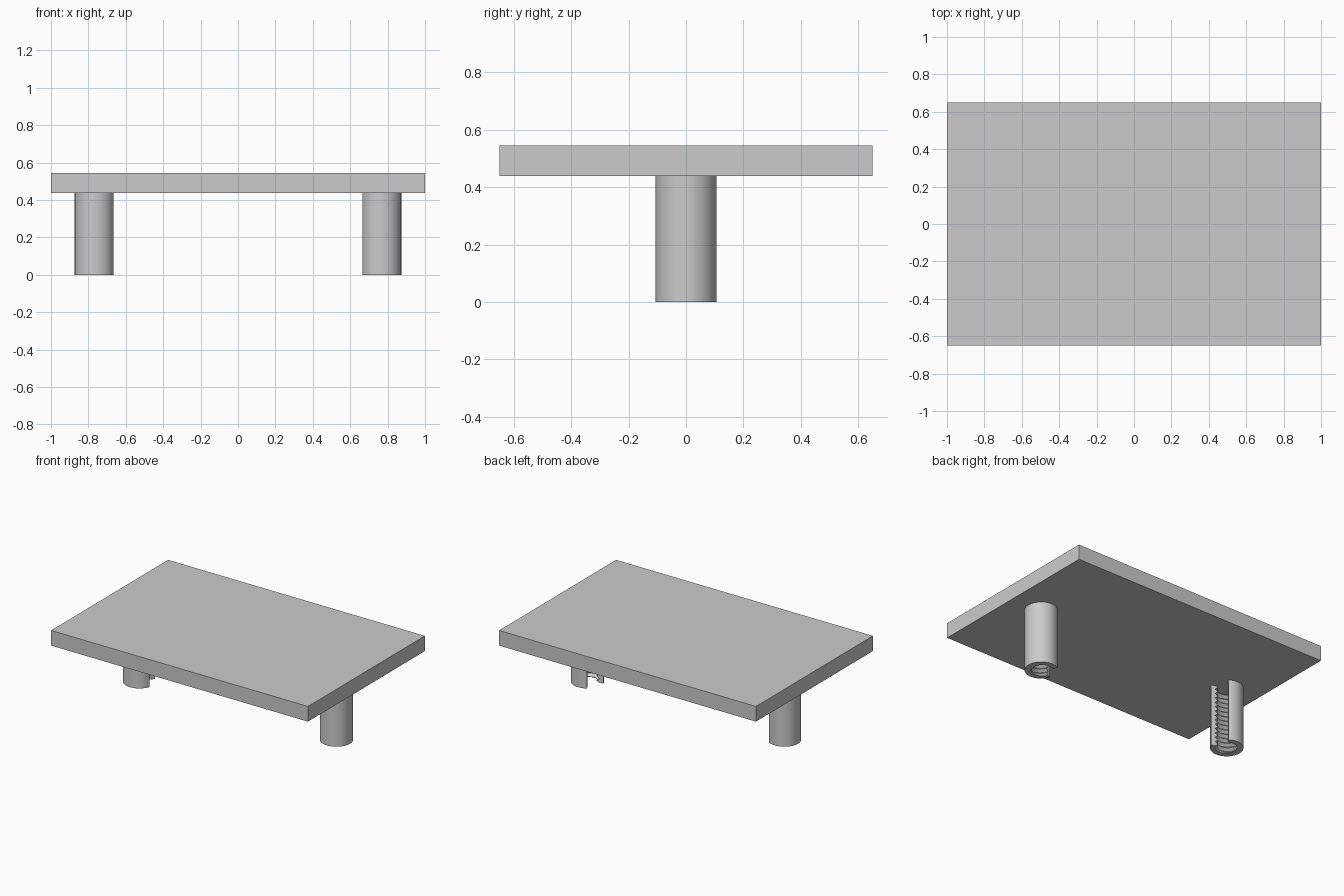
import bpy, bmesh
from math import cos, sin, radians, tau

cube = bpy.data.objects.get("Cube")
if cube:
    bpy.data.objects.remove(cube, do_unlink=True)

grey = bpy.data.materials.new("light grey")
grey.use_nodes = True
grey.diffuse_color = (0.6, 0.6, 0.6, 1)
grey.node_tree.nodes["Principled BSDF"].inputs["Base Color"].default_value = (0.6, 0.6, 0.6, 1)

POST_H, TOP_Z = 0.438, 0.545
POST_X, OUTER_R = 0.767, 0.106
MINOR_R, MAJOR_R, PITCH = 0.06, 0.08, 0.032
SLOT_START, SLOT_END = radians(-18), radians(56)
STEPS = 48


def finish(bm, name):
    bmesh.ops.recalc_face_normals(bm, faces=bm.faces)
    mesh = bpy.data.meshes.new(name)
    bm.to_mesh(mesh)
    bm.free()
    mesh.materials.append(grey)
    obj = bpy.data.objects.new(name, mesh)
    bpy.context.collection.objects.link(obj)
    return obj


def thread_radius(z, turn):
    """V-shaped screw thread that climbs one pitch per turn."""
    phase = (z / PITCH - turn) % 1
    return MINOR_R + (MAJOR_R - MINOR_R) * abs(2 * phase - 1)


def threaded_post(name, side):
    """Slotted tube with a helical thread inside; the slot faces inward."""
    bm = bmesh.new()
    rows = int(2 * POST_H / PITCH) + 5
    sweep = tau - (SLOT_END - SLOT_START)
    inner, outer = [], []
    for i in range(STEPS + 1):
        angle = SLOT_END + sweep * i / STEPS
        turn = angle / tau

        def point(r, z):
            return bm.verts.new((side * (POST_X - r * cos(angle)), r * sin(angle), z))

        heights = [min(max((k / 2 + turn - 1) * PITCH, 0), POST_H) for k in range(rows)]
        heights[0], heights[-1] = 0, POST_H
        inner.append([point(thread_radius(z, turn), z) for z in heights])
        outer.append([point(OUTER_R, z) for z in heights])

    def strip(a, b):
        for k in range(rows - 1):
            bm.faces.new((a[k], a[k + 1], b[k + 1], b[k]))

    # tube walls and annular ends
    for i in range(STEPS):
        strip(inner[i], inner[i + 1])
        strip(outer[i + 1], outer[i])
        for k in (0, -1):
            bm.faces.new((inner[i][k], inner[i + 1][k], outer[i + 1][k], outer[i][k]))
    # jagged slot walls
    strip(inner[0], outer[0])
    strip(outer[-1], inner[-1])
    bmesh.ops.remove_doubles(bm, verts=bm.verts, dist=1e-5)

    obj = finish(bm, name)
    bpy.ops.object.select_all(action='DESELECT')
    obj.select_set(True)
    bpy.context.view_layer.objects.active = obj
    bpy.ops.object.shade_smooth_by_angle(angle=radians(25))


# flat rectangular plate
bm = bmesh.new()
bmesh.ops.create_cube(bm, size=1)
bmesh.ops.scale(bm, vec=(2, 1.3, TOP_Z - POST_H), verts=bm.verts)
bmesh.ops.translate(bm, vec=(0, 0, (TOP_Z + POST_H) / 2), verts=bm.verts)
finish(bm, "plate")

# pair of threaded posts
threaded_post("left_post", 1)
threaded_post("right_post", -1)
